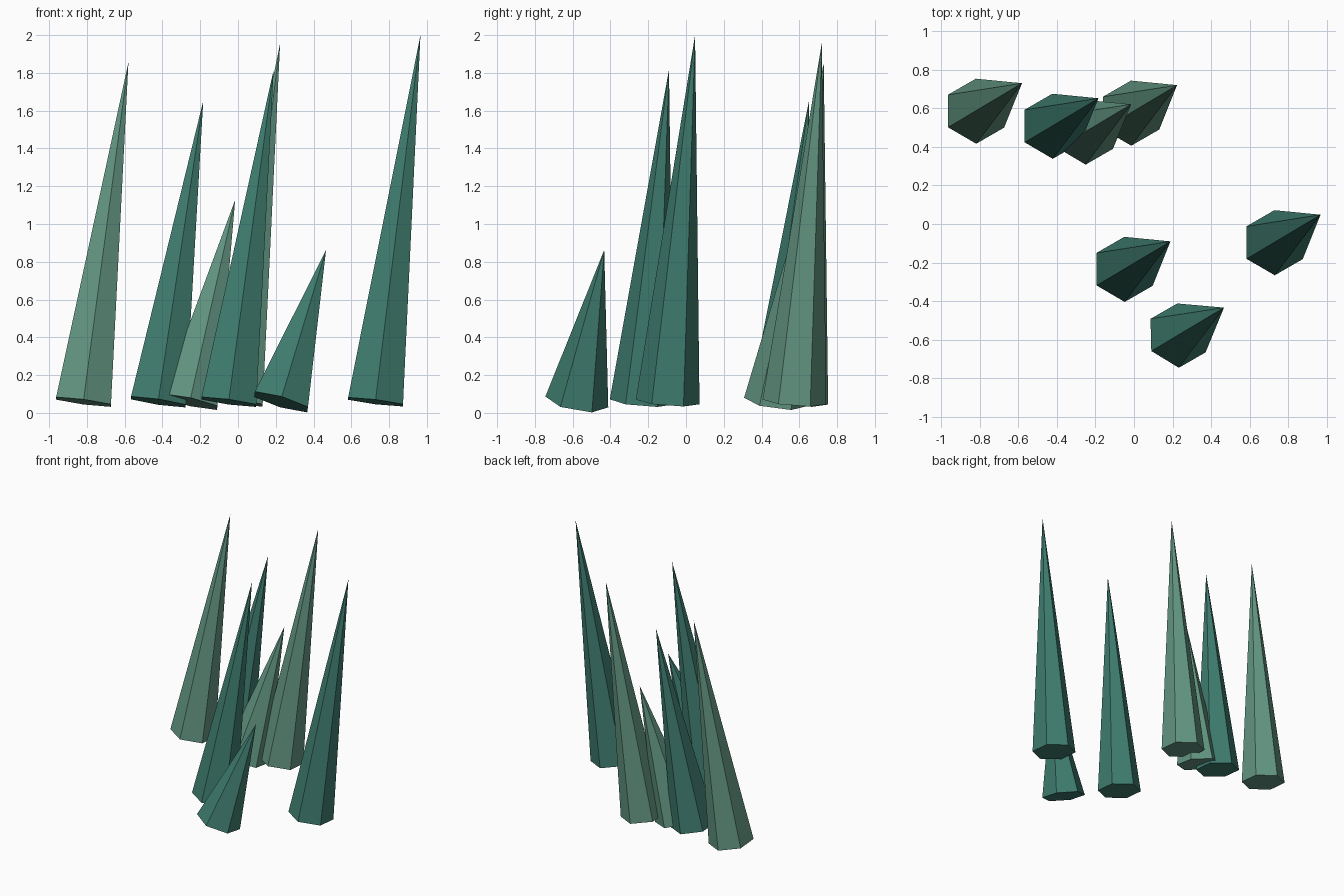
import bpy
from mathutils import Vector

if "Cube" in bpy.data.objects:
    bpy.data.objects.remove(bpy.data.objects["Cube"])

RADIUS, BASE_Z = 0.169, 0.058
LEAN = Vector((0.238, 0.145, 0))  # every tip is shifted by the same amount


def material(name, color):
    m = bpy.data.materials.new(name)
    m.diffuse_color = (*color, 1)
    m.use_nodes = True
    m.node_tree.nodes["Principled BSDF"].inputs["Base Color"].default_value = m.diffuse_color
    return m


light = material("light_green", (0.125, 0.305, 0.225))
dark = material("dark_teal", (0.05, 0.205, 0.16))


def spike(name, x, y, tip_z, mat):
    """Six-sided cone from its base centre to its leaning tip."""
    base = Vector((x, y, BASE_Z))
    axis = LEAN + Vector((0, 0, tip_z - BASE_Z))
    turn = Vector((0, 0, 1)).rotation_difference(axis)
    bpy.ops.mesh.primitive_cone_add(vertices=6, radius1=RADIUS, radius2=0,
                                    depth=axis.length,
                                    location=base + axis / 2,
                                    rotation=turn.to_euler())
    ob = bpy.context.object
    ob.name = name
    ob.data.materials.append(mat)


# Spikes: base centre, tip height, colour
spike("spike_back_left", -0.818, 0.584, 1.857, light)
spike("spike_mid_left", -0.422, 0.506, 1.652, dark)
spike("spike_short_back", -0.253, 0.475, 1.128, light)
spike("spike_back_centre", -0.015, 0.574, 1.957, light)
spike("spike_front_centre", -0.049, -0.235, 1.818, dark)
spike("spike_right", 0.728, -0.097, 2.0, dark)
spike("spike_small_front", 0.228, -0.578, 0.862, dark)
